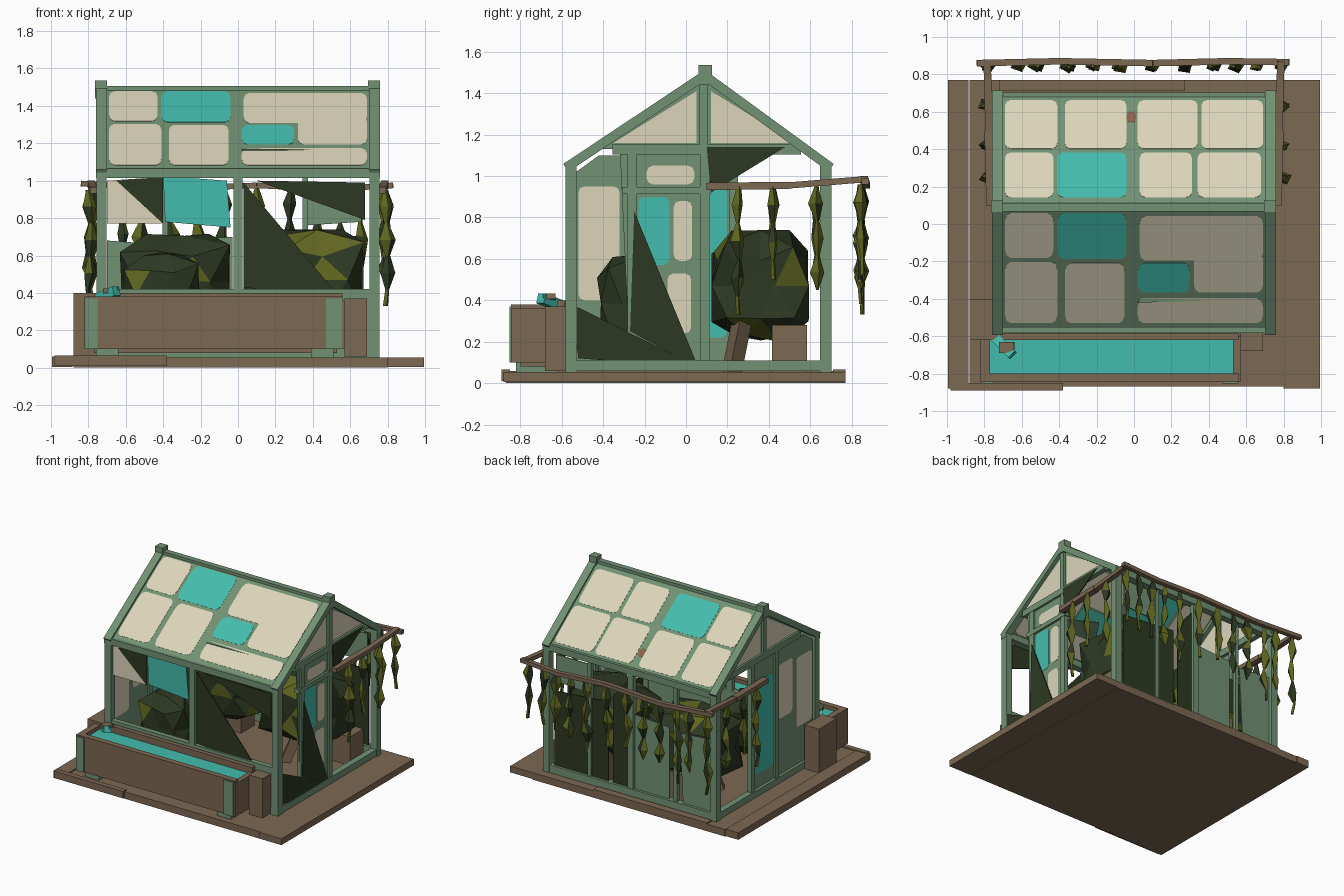
import bpy, bmesh, math, random
from mathutils import Vector

if "Cube" in bpy.data.objects:
    bpy.data.objects.remove(bpy.data.objects["Cube"])
random.seed(4)


def colour(name, r, g, b):
    m = bpy.data.materials.new(name)
    lin = [(c / 255 / 12.92) if c < 10 else ((c / 255 + 0.055) / 1.055) ** 2.4 for c in (r, g, b)]
    m.diffuse_color = (*lin, 1)
    m.use_nodes = True
    m.node_tree.nodes["Principled BSDF"].inputs["Base Color"].default_value = m.diffuse_color
    return m


SAGE = colour("sage_paint", 114, 146, 116)
CREAM = colour("cream_glass", 220, 213, 187)
TEAL = colour("teal_glass", 68, 188, 174)
BROWN = colour("brown_wood", 124, 104, 82)
DARK = colour("dark_leaf", 45, 57, 34)
OLIVE = colour("olive_leaf", 96, 102, 32)
RUST = colour("rust", 140, 98, 74)


def finish(name, bm, *mats):
    bmesh.ops.recalc_face_normals(bm, faces=bm.faces)
    me = bpy.data.meshes.new(name)
    bm.to_mesh(me)
    bm.free()
    ob = bpy.data.objects.new(name, me)
    for m in mats:
        me.materials.append(m)
    bpy.context.collection.objects.link(ob)
    return ob


def box(name, x0, x1, y0, y1, z0, z1, mat, jit=0.0):
    bm = bmesh.new()
    bmesh.ops.create_cube(bm, size=1)
    for v in bm.verts:
        v.co = Vector((x0 if v.co.x < 0 else x1, y0 if v.co.y < 0 else y1, z0 if v.co.z < 0 else z1))
        if v.co.z == z1:
            v.co += Vector([random.uniform(-jit, jit) for _ in range(3)])
    return finish(name, bm, mat)


def beam(name, a, b, w, d, mat):
    """Square bar from a to b; w is the sideways width, d the depth."""
    a, b = Vector(a), Vector(b)
    t = (b - a).normalized()
    s = t.cross(Vector((0, 0, 1)) if abs(t.z) < 0.95 else Vector((0, 1, 0))).normalized()
    n = t.cross(s)
    bm = bmesh.new()
    ends = [[bm.verts.new(p + s * i * w / 2 + n * j * d / 2) for i, j in ((-1, -1), (1, -1), (1, 1), (-1, 1))]
            for p in (a, b)]
    for r in ends:
        bm.faces.new(r)
    for i in range(4):
        k = (i + 1) % 4
        bm.faces.new((ends[0][i], ends[0][k], ends[1][k], ends[1][i]))
    return finish(name, bm, mat)


def plate(name, pts, th, mat):
    """Thin sheet centred on a planar outline."""
    bm = bmesh.new()
    f = bm.faces.new([bm.verts.new(p) for p in pts])
    f.normal_update()
    n = f.normal.copy()
    bmesh.ops.translate(bm, verts=bm.verts, vec=-n * th / 2)
    r = bmesh.ops.extrude_face_region(bm, geom=[f], use_keep_orig=True)
    bmesh.ops.translate(bm, verts=[g for g in r['geom'] if isinstance(g, bmesh.types.BMVert)], vec=n * th)
    return finish(name, bm, mat)


def pane(name, u0, u1, v0, v1, place, mat, r=0.03, th=0.009):
    """Rounded glass pane mapped to 3D by place(u, v)."""
    pts = []
    for cu, cv, a0 in ((u1 - r, v1 - r, 0), (u0 + r, v1 - r, 90), (u0 + r, v0 + r, 180), (u1 - r, v0 + r, 270)):
        for a in (0, 45, 90):
            t = math.radians(a0 + a)
            pts.append(place(cu + r * math.cos(t), cv + r * math.sin(t)))
    plate(name, pts, th, mat)


# Plank base
box("base_slab", -0.88, 0.8, -0.87, 0.77, 0, 0.055, BROWN, 0.004)
box("base_plank_left", -0.995, -0.885, -0.88, 0.77, 0.005, 0.06, BROWN, 0.004)
box("base_plank_right", 0.8, 0.995, -0.88, 0.77, 0.005, 0.055, BROWN, 0.004)
box("base_plank_front", -0.98, -0.38, -0.89, -0.85, 0.01, 0.065, BROWN, 0.004)
box("base_plank_back", -0.72, 0.27, 0.71, 0.77, 0.01, 0.065, BROWN, 0.004)

# House frame: posts, sills, eaves, rafters and ridge
YF, YB, YR, ZE, ZR, X = -0.555, 0.675, 0.09, 1.04, 1.485, 0.73
for y in (YF, YB):
    for x in (-X, X):
        beam("corner_post", (x, y, 0.05), (x, y, ZE), 0.055, 0.055, SAGE)
    beam("middle_post", (0, y, 0.05), (0, y, ZE), 0.05, 0.04, SAGE)
    beam("sill", (-X, y, 0.085), (X, y, 0.085), 0.05, 0.06, SAGE)
    beam("eave", (-0.76, y, ZE), (0.76, y, ZE), 0.055, 0.05, SAGE)
for x in (-X, X):
    beam("side_sill", (x, YF, 0.085), (x, YB, 0.085), 0.05, 0.05, SAGE)
    beam("gable_tie", (x, YF + 0.2, 1.13), (x, YB - 0.12, 1.13), 0.04, 0.05, SAGE)
    for y in (YF - 0.025, YB + 0.025):
        beam("rafter", (x, y, ZE), (x, YR, ZR), 0.06, 0.045, SAGE)
    box("ridge_finial", x - 0.035, x + 0.03, YR - 0.03, YR + 0.035, 1.44, 1.535, SAGE, 0.004)
beam("ridge", (-0.76, YR, ZR), (0.76, YR, ZR), 0.045, 0.04, SAGE)
box("front_low_wall", -0.72, 0.72, YF - 0.02, YF + 0.02, 0.06, 0.42, SAGE)


# Roof sheets with rounded panes
def front_roof(x, z):
    return (x, YR - (ZR + 0.01 - z) / 0.45 * 0.67, z)


def back_roof(x, y):
    return (x, y, ZR + 0.01 - (y - YR) / 0.61 * 0.45)


plate("front_roof_sheet", [front_roof(x, z) for x, z in ((-0.74, 1.05), (0.74, 1.05), (0.74, 1.49), (-0.74, 1.49))], 0.006, SAGE)
plate("back_roof_sheet", [back_roof(x, y) for x, y in ((-0.74, 0.1), (0.74, 0.1), (0.74, 0.7), (-0.74, 0.7))], 0.006, SAGE)
for u0, u1, v0, v1, m in ((-0.69, -0.43, 1.315, 1.475, CREAM), (-0.41, -0.04, 1.31, 1.475, TEAL),
                          (0.03, 0.69, 1.305, 1.465, CREAM), (0.32, 0.69, 1.19, 1.34, CREAM),
                          (-0.69, -0.41, 1.08, 1.3, CREAM), (-0.37, -0.05, 1.08, 1.295, CREAM),
                          (0.02, 0.3, 1.19, 1.295, TEAL), (0.02, 0.69, 1.08, 1.17, CREAM)):
    pane("front_roof_pane", u0, u1, v0, v1, front_roof, m)
for v0, v1, cols in ((0.14, 0.38, ((-0.69, -0.43), (-0.41, -0.04), (0.03, 0.31), (0.34, 0.68))),
                     (0.4, 0.66, ((-0.69, -0.41), (-0.37, -0.04), (0.02, 0.34), (0.36, 0.69)))):
    for i, (u0, u1) in enumerate(cols):
        pane("back_roof_pane", u0, u1, v0, v1, back_roof, TEAL if i == 1 and v0 < 0.2 else CREAM)
pane("rust_spot", -0.04, 0.01, 0.54, 0.6, back_roof, RUST, 0.02)
plate("slipped_sliver", [(0.16, -0.2, 1.21), (0.7, -0.4, 1.16), (0.02, -0.42, 1.165)], 0.006, SAGE)

# Gables, with two triangular panes each
for x in (-X, X):
    plate("gable_sheet", [(x, -0.42, 1.13), (x, 0.58, 1.13), (x, YR, 1.46)], 0.006, SAGE)
    plate("gable_pane", [(x, -0.35, 1.16), (x, 0.05, 1.16), (x, 0.05, 1.41)], 0.009, CREAM)
    plate("gable_pane", [(x, 0.53, 1.16), (x, 0.12, 1.16), (x, 0.12, 1.41)], 0.009, CREAM)
    beam("gable_mullion", (x, 0.085, 1.13), (x, 0.085, ZR), 0.04, 0.04, SAGE)


# Right wall with panelled door
def right(y, z):
    return (X, y, z)


def left(y, z):
    return (-X, y, z)


plate("right_door", [right(*p) for p in ((-0.27, 0.08), (0.1, 0.08), (0.1, 1.14), (-0.32, 1.14))], 0.006, SAGE)
for y in (-0.26, 0.09):
    beam("door_post", right(y, 0.08), right(y, 1.13), 0.035, 0.045, SAGE)
beam("door_head", right(-0.31, 0.93), right(0.12, 0.93), 0.04, 0.035, SAGE)
for u0, u1, v0, v1, m in ((-0.23, -0.08, 0.57, 0.9, TEAL), (-0.06, 0.03, 0.59, 0.88, CREAM), (-0.09, 0.025, 0.24, 0.53, CREAM),
                          (-0.19, 0.04, 0.96, 1.05, CREAM)):
    pane("door_pane", u0, u1, v0, v1, right, m)
X2 = 0.75
for pts in (((-0.25, 0.83), (0.06, 0.075), (-0.27, 0.25)), ((-0.55, 0.38), (0.07, 0.075), (-0.52, 0.12)),
            ((0.1, 1.14), (0.48, 1.14), (0.12, 0.92))):
    plate("broken_shard", [(X2, y, z) for y, z in pts], 0.008, DARK)

# Left wall with teal door and side window
plate("left_wall_sheet", [left(*p) for p in ((-0.53, 0.1), (0.24, 0.1), (0.24, 1.1), (-0.42, 1.1), (-0.53, 1.02))], 0.006, SAGE)
for u0, u1, v0, v1, m in ((-0.04, 0.2, 0.22, 0.95, TEAL), (-0.52, -0.32, 0.4, 0.95, CREAM),
                          (-0.28, -0.1, 0.55, 0.98, CREAM)):
    pane("left_pane", u0, u1, v0, v1, left, m)
for y in (-0.07, 0.23):
    beam("left_door_post", left(y, 0.08), left(y, 1.13), 0.035, 0.04, SAGE)

# Front window: surviving panes and shards
for name, m, pts in (("front_cream_pane", CREAM, ((-0.7, 0.77), (-0.41, 0.77), (-0.41, 1.02), (-0.7, 1.0))),
                     ("front_teal_pane", TEAL, ((-0.39, 0.78), (-0.04, 0.75), (-0.06, 1.0), (-0.4, 1.025))),
                     ("front_shard", DARK, ((0.03, 0.43), (0.55, 0.37), (0.03, 0.99))),
                     ("front_shard", DARK, ((0.1, 1.0), (0.68, 0.99), (0.68, 0.79)))):
    plate(name, [(x, YF, z) for x, z in pts], 0.008, m)
plate("front_shard", [(x, YF - 0.008, z) for x, z in ((-0.65, 1.0), (-0.4, 1.02), (-0.4, 0.77))], 0.006, DARK)

# Back wall sheets
for m, pts in ((DARK, ((0.2, 0.11), (0.67, 0.11), (0.67, 0.7), (0.2, 0.74))), (SAGE, ((-0.33, 0.11), (-0.03, 0.11), (-0.03, 0.7), (-0.33, 0.68))),
               (SAGE, ((0.35, 0.76), (0.66, 0.78), (0.66, 0.99), (0.35, 0.99))),
               (SAGE, ((-0.7, 0.11), (-0.45, 0.11), (-0.42, 0.66), (-0.7, 0.68))),
               (DARK, ((0.03, 0.11), (0.16, 0.11), (0.16, 0.8), (0.03, 0.95)))):
    plate("back_wall_panel", [(x, YB, z) for x, z in pts], 0.008, m)
for x in (-0.39, 0.36):
    beam("back_mullion", (x, YB, 0.1), (x, YB, ZE), 0.03, 0.03, SAGE)


# Overgrown planting inside: faceted masses with olive patches
def bush(x0, x1, y0, y1, z0, z1):
    bm = bmesh.new()
    bmesh.ops.create_icosphere(bm, subdivisions=2, radius=1)
    for v in bm.verts:
        p = v.co / max(abs(c) for c in v.co) * random.uniform(0.87, 1.0)
        v.co = Vector(((x0 + x1 + p.x * (x1 - x0)) / 2, (y0 + y1 + p.y * (y1 - y0)) / 2, (z0 + z1 + p.z * (z1 - z0)) / 2))
    for f in bm.faces:
        f.material_index = 1 if random.random() < 0.14 else 0
    finish("bush", bm, DARK, OLIVE)


bush(-0.64, -0.04, 0.12, 0.6, 0.2, 0.72)
bush(0.04, 0.68, 0.12, 0.6, 0.2, 0.74)
bush(-0.62, -0.2, -0.43, -0.08, 0.15, 0.62)
for x in (-0.35, 0.36, 0.6):
    beam("plant_pot", (x, 0.5, 0.05), (x, 0.5, 0.28), 0.17, 0.17, BROWN)
    beam("plant_stem", (x - 0.1, 0.22, 0.05), (x, 0.28, 0.35), 0.07, 0.07, BROWN)

# Water trough in front
box("trough_front", -0.82, 0.56, -0.845, -0.8, 0.1, 0.38, BROWN, 0.006)
box("trough_back", -0.8, 0.56, -0.62, -0.585, 0.1, 0.4, BROWN, 0.006)
box("trough_left", -0.82, -0.77, -0.845, -0.6, 0.1, 0.38, BROWN, 0.006)
box("trough_right", 0.53, 0.57, -0.845, -0.6, 0.1, 0.36, BROWN, 0.006)
box("trough_bottom", -0.77, 0.53, -0.8, -0.62, 0.08, 0.14, BROWN)
box("trough_water", -0.78, 0.54, -0.81, -0.61, 0.14, 0.35, TEAL)
for x0, x1 in ((-0.815, -0.75), (0.47, 0.555)):
    box("trough_painted_corner", x0, x1, -0.853, -0.845, 0.1, 0.37, SAGE)
for x in (-0.7, 0.45):
    box("trough_foot", x - 0.06, x + 0.06, -0.82, -0.62, 0.05, 0.1, SAGE)
box("left_block", -0.88, -0.755, -0.62, -0.4, 0.05, 0.4, BROWN, 0.012)
box("right_block", 0.57, 0.69, -0.68, -0.57, 0.06, 0.37, BROWN, 0.01)
beam("spout", (-0.75, -0.6, 0.37), (-0.65, -0.7, 0.41), 0.05, 0.05, TEAL)
beam("spout_tip", (-0.72, -0.66, 0.41), (-0.64, -0.66, 0.42), 0.06, 0.025, BROWN)

# Vine rail around the back, from bent poles
rail = [(-0.84, 0.86, 0.985), (-0.4, 0.87, 0.955), (0.1, 0.86, 0.975), (0.5, 0.87, 0.955), (0.83, 0.865, 0.975)]
for a, b in zip(rail, rail[1:]):
    beam("back_vine_rail", a, b, 0.035, 0.03, BROWN)
for s in (-1, 1):
    beam("side_vine_rail", (s * 0.765, 0.1, 0.95), (s * 0.775, 0.5, 0.955), 0.05, 0.035, BROWN)
    beam("side_vine_rail", (s * 0.775, 0.5, 0.955), (s * 0.785, 0.87, 0.985), 0.04, 0.03, BROWN)


# Hanging vines: four-sided strands that swell and pinch
def vine(x, y, top, length):
    bm = bmesh.new()
    n = max(4, int(length / 0.08))
    rings = []
    for i in range(n + 1):
        r = (0.012 if i % 2 == 0 else random.uniform(0.03, 0.05)) * (0.4 if i == n else 1)
        cx, cy = x + random.uniform(-0.012, 0.012), y + random.uniform(-0.008, 0.008)
        a0 = random.uniform(0, 0.6)
        rings.append([bm.verts.new((cx + r * math.cos(a0 + k * math.pi / 2), cy + r * 0.8 * math.sin(a0 + k * math.pi / 2),
                                    top - length * i / n)) for k in range(4)])
    for a, b in zip(rings, rings[1:]):
        for k in range(4):
            f = bm.faces.new((a[k], a[(k + 1) % 4], b[(k + 1) % 4], b[k]))
            f.material_index = int(random.random() < 0.4)
    bm.faces.new(rings[0])
    bm.faces.new(rings[-1])
    finish("vine", bm, OLIVE, DARK)


for x in (-0.78, -0.62, -0.52, -0.36, -0.22, -0.08, 0.1, 0.28, 0.42, 0.54, 0.66, 0.78):
    vine(x, 0.845, 0.96, random.uniform(0.4, 0.66))
for s in (-1, 1):
    for y, length in ((0.25, 0.62), (0.42, 0.45), (0.63, 0.5)):
        vine(s * 0.795, y, 0.95, length)
